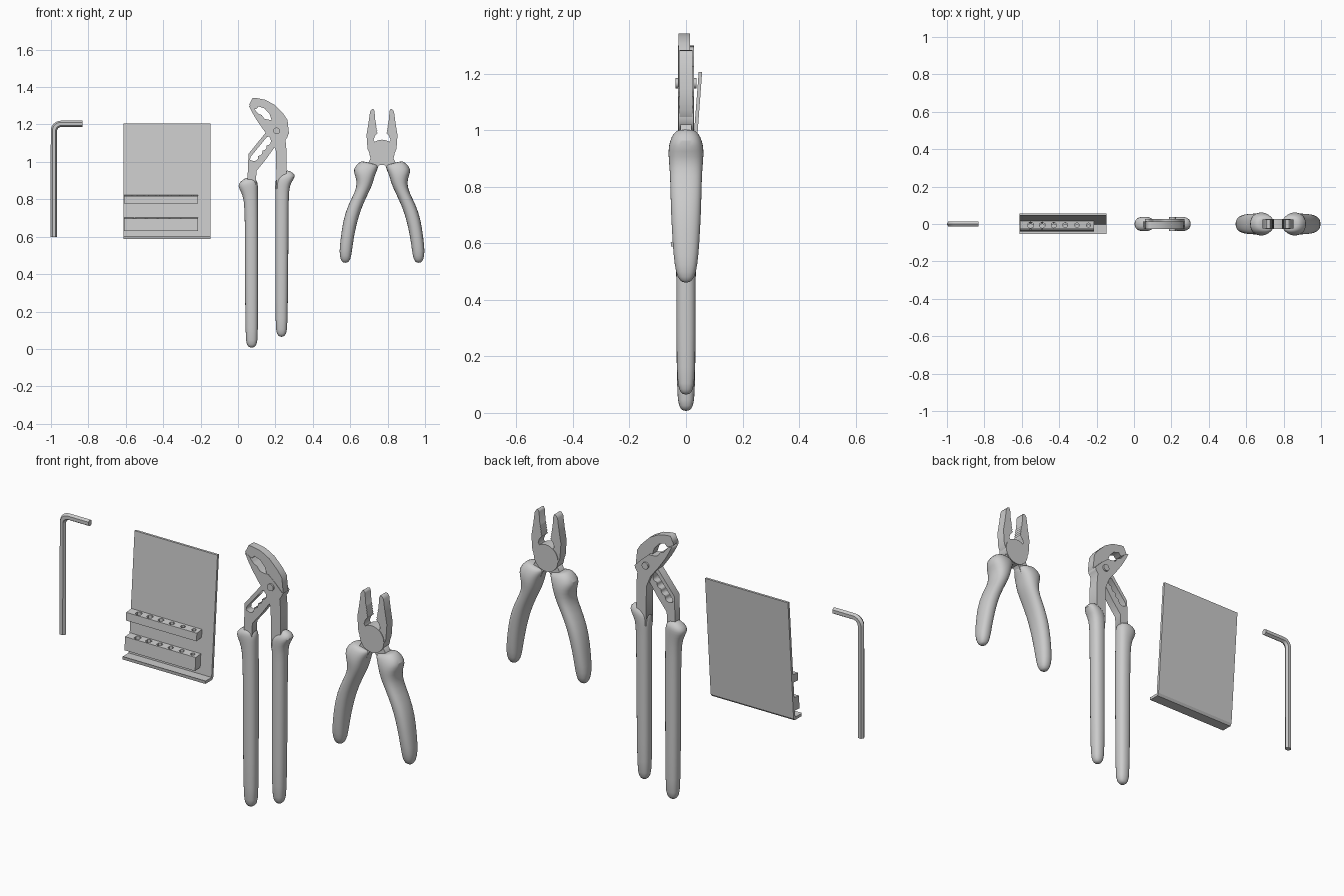
import bpy, bmesh, math
from mathutils import Matrix

if "Cube" in bpy.data.objects:
    bpy.data.objects.remove(bpy.data.objects["Cube"])

S = 187.0                      # drawing units per model unit
X0, Z0 = 238.5, 350.0          # drawing position of the model origin


def u(p, x0=X0):
    """Front drawing point (right, down) to model x, z."""
    return (p[0] - x0) / S, (Z0 - p[1]) / S


def add(name, mesh, x=0):
    ob = bpy.data.objects.new(name, mesh)
    bpy.context.collection.objects.link(ob)
    ob.location.x = x
    return ob


def smooth(ob, angle=35):
    bpy.ops.object.select_all(action='DESELECT')
    ob.select_set(True)
    bpy.context.view_layer.objects.active = ob
    bpy.ops.object.shade_smooth_by_angle(angle=math.radians(angle))


def flat(name, loops, half, y=0, x0=X0, x=0):
    """Flat part from closed outlines; inner outlines become holes."""
    cu = bpy.data.curves.new(name, 'CURVE')
    cu.dimensions, cu.fill_mode, cu.extrude = '2D', 'BOTH', half
    for loop in loops:
        sp = cu.splines.new('POLY')
        sp.points.add(len(loop) - 1)
        for pt, p in zip(sp.points, loop):
            pt.co = (*u(p, x0), 0, 1)
        sp.use_cyclic_u = True
    tmp = add(name + "_curve", cu)
    me = bpy.data.meshes.new_from_object(tmp.evaluated_get(bpy.context.evaluated_depsgraph_get()))
    bpy.data.objects.remove(tmp)
    me.transform(Matrix.Translation((0, y, 0)) @ Matrix.Rotation(math.pi / 2, 4, 'X'))
    bm = bmesh.new()
    bm.from_mesh(me)
    bmesh.ops.remove_doubles(bm, verts=bm.verts, dist=1e-5)
    bmesh.ops.recalc_face_normals(bm, faces=bm.faces)
    bm.to_mesh(me)
    bm.free()
    return add(name, me, x)


def loft(name, rows, sides=16, power=0.85, x0=X0, x=0):
    """Skin through rings; each ring spans two drawing points and a half depth."""
    bm = bmesh.new()
    rings = []
    for ax, ay, bx, by, hd in rows:
        (x1, z1), (x2, z2) = u((ax, ay), x0), u((bx, by), x0)
        ring = []
        for i in range(sides):
            a = 2 * math.pi * i / sides
            c, s = math.cos(a), math.sin(a)
            c = math.copysign(abs(c) ** power, c)
            s = math.copysign(abs(s) ** power, s)
            ring.append(bm.verts.new(((x1 + x2) / 2 + c * (x2 - x1) / 2, s * hd,
                                      (z1 + z2) / 2 + c * (z2 - z1) / 2)))
        rings.append(ring)
    for r, q in zip(rings, rings[1:]):
        for i in range(sides):
            j = (i + 1) % sides
            bm.faces.new((r[i], r[j], q[j], q[i]))
    bm.faces.new(rings[0])
    bm.faces.new(rings[-1])
    bmesh.ops.recalc_face_normals(bm, faces=bm.faces)
    me = bpy.data.meshes.new(name)
    bm.to_mesh(me)
    bm.free()
    return add(name, me, x)


def subdivide(ob):
    m = ob.modifiers.new("Subdivision", 'SUBSURF')
    m.levels = m.render_levels = 1
    smooth(ob, 60)


def mirror(ob):
    ob.modifiers.new("Mirror", 'MIRROR')


def disc(name, p, r, half, sides=32):
    x, z = u(p)
    bpy.ops.mesh.primitive_cylinder_add(vertices=sides, radius=r, depth=2 * half,
                                        location=(x, 0, z), rotation=(math.pi / 2, 0, 0))
    bpy.context.object.name = name
    smooth(bpy.context.object)


# Hex key: six-sided bar around a quarter bend
h = 3.2
key = [(54.4 - h, 238, 54.4 + h, 238, .0155)]
for i in range(9):
    a = math.pi / 2 * i / 8
    c, s = math.cos(a), math.sin(a)
    key.append((61.5 - (7 + h) * c, 132 - (7 + h) * s, 61.5 - (7 - h) * c, 132 - (7 - h) * s, .0155))
key.append((83, 125 - h, 83, 125 + h, .0155))
smooth(loft("hex_key", key, 6, 1), 30)


# Key holder: leaning sheet with a front lip, and two drilled bars
def prism(name, profile, x1, x2):
    bm = bmesh.new()
    f = bm.faces.new([bm.verts.new((x1, y, z)) for y, z in profile])
    g = bmesh.ops.extrude_face_region(bm, geom=[f])["geom"]
    bmesh.ops.translate(bm, vec=(x2 - x1, 0, 0), verts=[v for v in g if isinstance(v, bmesh.types.BMVert)])
    bmesh.ops.recalc_face_normals(bm, faces=bm.faces)
    me = bpy.data.meshes.new(name)
    bm.to_mesh(me)
    bm.free()
    return add(name, me)


prism("holder_sheet", [(.057, 1.205), (.012, .6), (.003, .588), (-.052, .588), (-.054, .604),
                       (-.046, .602), (-.002, .602), (.045, 1.205)], -.613, -.147)
for name, z1, z2, cut in (("upper_bar", .782, .822, .1), ("lower_bar", .635, .702, .05)):
    y1, y2 = -.001 + (z1 - .6) * .076, -.001 + (z2 - .6) * .076
    bar = prism(name, [(y1, z1), (y2, z2), (y2 - .042, z2 - .004), (y1 - .042, z1 - .004)], -.61, -.213)
    bm = bmesh.new()
    for i in range(6):
        r = .017 - .001 * i
        bmesh.ops.create_cone(bm, cap_ends=True, segments=6, radius1=r, radius2=r, depth=2 * cut,
                              matrix=Matrix.Translation((-.553 + .062 * i, y2 - .022, z2)))
    me = bpy.data.meshes.new("hole_cutter")
    bm.to_mesh(me)
    bm.free()
    cutter = add("hole_cutter", me)
    cutter.hide_render = True
    m = bar.modifiers.new("Holes", 'BOOLEAN')
    m.object, m.solver = cutter, 'EXACT'
    bpy.context.view_layer.objects.active = bar
    bpy.ops.object.modifier_apply(modifier="Holes")
    bpy.data.objects.remove(cutter)

# Adjustable pliers: slotted arm with hooked upper jaw
slot = []
for i in range(25):            # scalloped side, then the straight side back
    t = i / 24
    w = 2.2 + 1.8 * abs(math.sin(4 * math.pi * t))
    slot.append((252.5 + 17 * t + .8 * w, 161 - 21 * t + .6 * w))
slot += [(270.5, 137.5), (267.5, 138), (251, 158), (250.5, 161)]
arm = [(247, 190), (248, 180), (249, 155), (266, 134), (277, 124), (272, 121), (270, 115), (265, 109.5),
       (259, 107.5), (257, 110), (253, 110), (249.5, 106), (253, 99), (256, 99), (266, 101), (275, 106),
       (284, 115), (288, 121), (289.5, 135), (284, 140), (276, 147), (266, 161), (257, 172), (256, 190)]
flat("slotted_arm_and_upper_jaw", [arm, slot], .02, -.006)

# Adjustable pliers: lower jaw on the second arm
lower = [(277, 190), (276.5, 152), (272, 141), (264, 131), (257, 121), (253, 114), (249.5, 107),
         (254, 109), (257, 113), (259, 115), (262, 116), (265, 120), (270, 121), (274, 121), (281, 127),
         (289, 135), (288, 138), (286, 141), (287, 152), (287, 185)]
flat("lower_jaw_arm", [lower], .028)
disc("adjuster_bolt", (277, 132), .018, .037, 12)

# Adjustable pliers: two dipped grips
subdivide(loft("left_grip", [
    (250, 348.8, 254, 348.8, .012), (247, 346, 257.5, 346, .025), (245.8, 339, 258.6, 339, .034),
    (245.3, 270, 258.8, 270, .035), (245.3, 220, 258.8, 220, .036), (244.5, 201, 258.5, 197, .037),
    (241.5, 193, 258.5, 189, .039), (238, 187, 258.5, 184.5, .04), (240, 183, 257, 181.5, .037),
    (248, 177.5, 255, 180, .02)]))
subdivide(loft("right_grip", [
    (280, 338, 284, 338, .012), (277, 335, 287, 335, .025), (275.8, 328, 288.2, 328, .034),
    (275.8, 270, 288.8, 270, .035), (275.8, 210, 289.2, 210, .036), (275.8, 196, 289.5, 190, .037),
    (275.5, 190, 292, 183, .039), (275.5, 184, 296.5, 177, .04), (276.5, 180.5, 294, 174, .037),
    (279, 178, 287, 170, .02)]))

# Combination pliers: half parts mirrored about their own axis
CX = .77
jaw = [(-10.5, 110.5), (-12, 113), (-13.5, 124), (-15.5, 136), (-14.5, 150), (-11, 158), (-5, 163),
       (0, 164), (0, 147), (-4, 146.5), (-6, 145), (-8.5, 141), (-7, 137)]
for i in range(5):             # gripping teeth
    jaw += [(-4.2 - .4 * i, 134 - 2.4 * i), (-5.4 - .3 * i, 133 - 2.4 * i)]
jaw += [(-7.5, 112), (-8.5, 110)]
mirror(flat("combination_jaws", [jaw], .023, x0=0, x=CX))
neck = [(-10, 157), (-16, 168), (-15, 180), (-9, 180), (-4, 168), (0, 164), (0, 157)]
mirror(flat("combination_necks", [neck], .02, x0=0, x=CX))
disc("pivot_boss", (X0 + CX * S, 153.5), .068, .026)

# Combination pliers: thick flared grips
grip = loft("combination_grips", [
    (-19, 162, -5, 166, .03), (-23, 163, -3.5, 167, .045), (-29.5, 170, -4, 170, .058),
    (-27, 177, -6.5, 175, .064), (-25, 184, -8.5, 182, .062), (-27, 193, -10.5, 188, .058),
    (-34, 206, -16, 199, .056), (-39, 221, -23, 215, .054), (-41.5, 240, -28, 237, .048),
    (-43, 253, -30, 253, .041), (-41.5, 261, -31.5, 261, .03), (-39, 264, -34.5, 264, .012)], x0=0, x=CX)
mirror(grip)
subdivide(grip)
